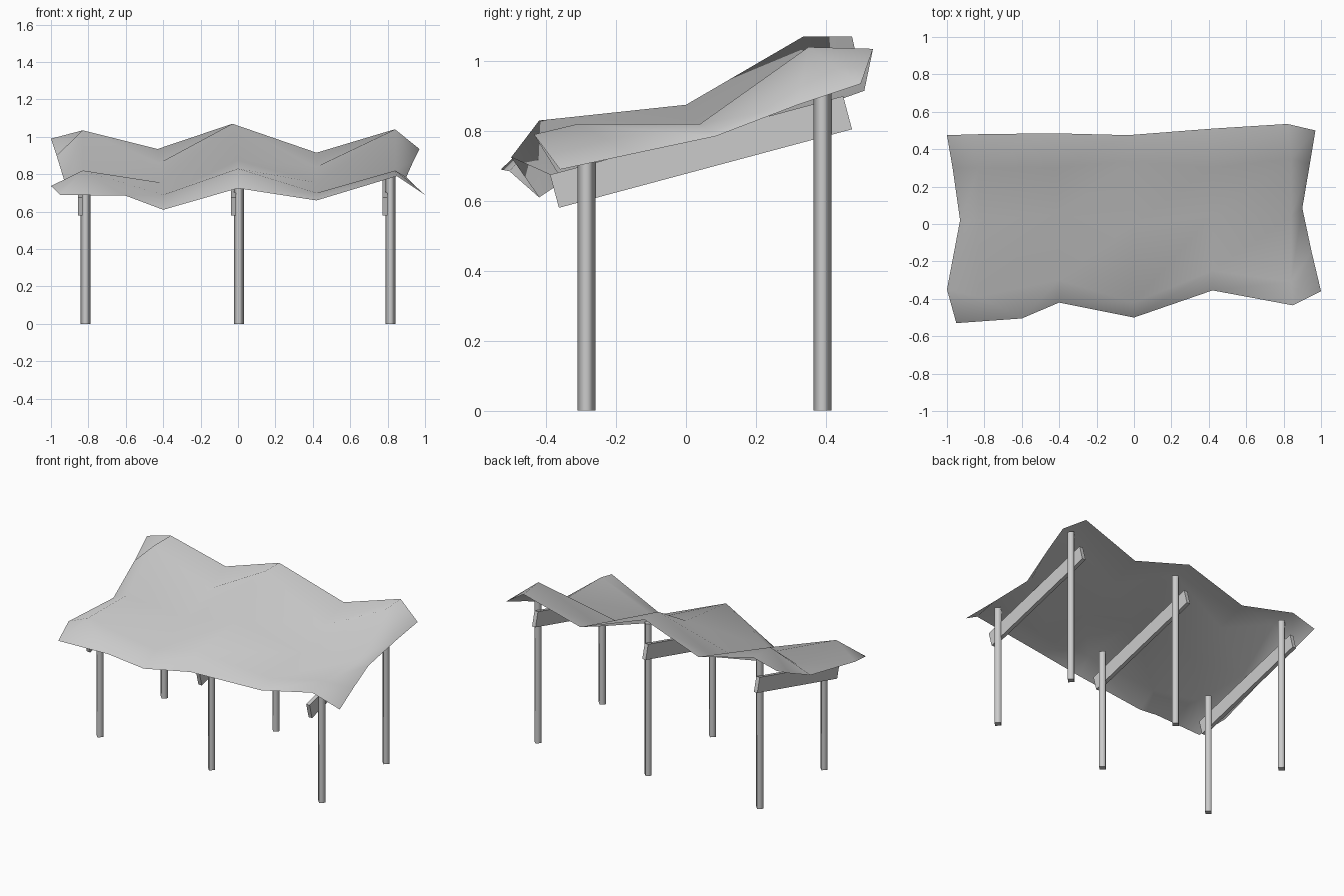
import bpy, bmesh, math
from mathutils import Vector

default_cube = bpy.data.objects.get("Cube")
if default_cube:
    bpy.data.objects.remove(default_cube, do_unlink=True)

# Single plain grey used for fabric and timber
grey = bpy.data.materials.new("light_grey")
grey.use_nodes = True
grey.diffuse_color = (0.6, 0.6, 0.6, 1)
shader = next(n for n in grey.node_tree.nodes if n.type == 'BSDF_PRINCIPLED')
shader.inputs["Base Color"].default_value = grey.diffuse_color


def add_object(name, bm):
    """Turn a bmesh into a named, coloured object."""
    mesh = bpy.data.meshes.new(name)
    bm.to_mesh(mesh)
    bm.free()
    mesh.materials.append(grey)
    obj = bpy.data.objects.new(name, mesh)
    bpy.context.collection.objects.link(obj)
    return obj


def add_post(name, x, y, height):
    """Four-sided post turned so that its corners point along the axes."""
    bm = bmesh.new()
    bmesh.ops.create_cone(bm, cap_ends=True, segments=4,
                          radius1=0.026, radius2=0.026, depth=height)
    bmesh.ops.translate(bm, verts=bm.verts, vec=(x, y, height / 2))
    for face in bm.faces:
        face.smooth = abs(face.normal.z) < 0.5
    return add_object(name, bm)


def add_beam(name, x):
    """Thin sloping rafter, extruded from a tilted rectangle."""
    bm = bmesh.new()
    bmesh.ops.create_cube(bm, size=1)
    bmesh.ops.scale(bm, verts=bm.verts, vec=(0.025, 0.868, 0.098))
    obj = add_object(name, bm)
    obj.location = (x, 0.043, 0.74)
    obj.rotation_euler.x = math.radians(15)
    return obj


def add_canopy(name, ribs):
    """Loft the fabric across neighbouring front-to-back ribs."""
    bm = bmesh.new()
    rows = [[bm.verts.new(Vector(p)) for p in rib] for rib in ribs]
    for a, b in zip(rows, rows[1:]):
        for i in range(len(a) - 1):
            face = bm.faces.new((a[i], b[i], b[i + 1], a[i + 1]))
            face.smooth = True
    return add_object(name, bm)


# Fabric ribs, each running from the front hem to the back hem
right_hem = [(-.95, -.53, .69), (-1, -.35, .737), (-.93, .02, .77), (-.97, .3, .9), (-1, .475, .99)]
right_ridge = [(-.6, -.505, .685), (-.83, -.39, .82), (-.83, .02, .815), (-.83, .3, 1.035), (-.83, .48, 1.035)]
right_valley = [(-.4, -.42, .61), (-.4, -.3, .69), (-.41, .05, .755), (-.42, .3, .86), (-.43, .485, .935)]
middle_ridge = [(0, -.5, .725), (0, -.42, .83), (0, 0, .875), (-.03, .335, 1.07), (-.03, .475, 1.07)]
left_valley = [(.42, -.355, .66), (.42, -.25, .7), (.42, .05, .755), (.42, .3, .84), (.42, .51, .915)]
left_ridge = [(.85, -.435, .79), (.84, -.31, .82), (.84, .04, .82), (.84, .35, 1.04), (.82, .535, 1.035)]
left_hem = [(1, -.36, .69), (.95, -.15, .735), (.9, .085, .785), (.94, .32, .875), (.97, .5, .935)]
add_canopy("fabric_canopy", [right_hem, right_ridge, right_valley, middle_ridge,
                             left_valley, left_ridge, left_hem])

# Three frames, each with a short front post, a tall back post and a rafter
for side, x in (("right", -0.815), ("middle", 0.005), ("left", 0.815)):
    add_post(side + "_front_post", x, -0.285, 0.79)
    add_post(side + "_back_post", x, 0.39, 1.01)
    add_beam(side + "_rafter", x - 0.029)
